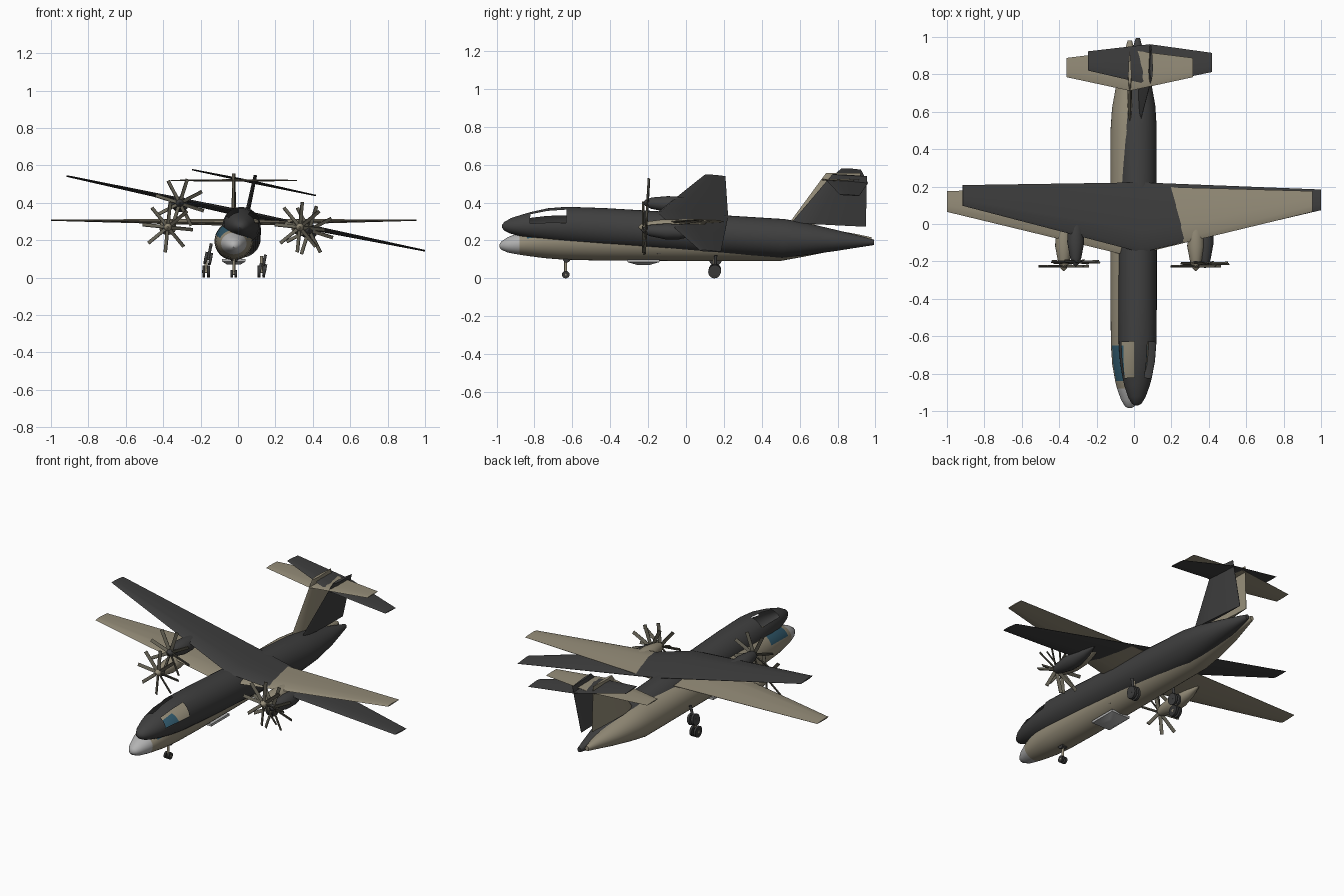
import bpy, bmesh, math
from mathutils import Matrix, Vector

cube = bpy.data.objects.get("Cube")
if cube:
    bpy.data.objects.remove(cube)


def material(name, rgb):
    m = bpy.data.materials.new(name)
    m.use_nodes = True
    m.diffuse_color = (*rgb, 1)
    m.node_tree.nodes["Principled BSDF"].inputs["Base Color"].default_value = (*rgb, 1)
    return m


TAN = material("tan_paint", (0.30, 0.265, 0.19))
DARK = material("charcoal_paint", (0.05, 0.05, 0.05))
GLASS = material("blue_glass", (0.03, 0.10, 0.15))
GREY = material("radome_grey", (0.45, 0.45, 0.45))
RUBBER = material("rubber", (0.035, 0.035, 0.035))
BLADE = material("blade_olive", (0.13, 0.12, 0.09))


def finish(name, bm, place, mats):
    bmesh.ops.transform(bm, matrix=place, verts=bm.verts)
    mesh = bpy.data.meshes.new(name)
    bm.to_mesh(mesh)
    bm.free()
    for m in mats:
        mesh.materials.append(m)
    mesh.shade_smooth()
    mesh.set_sharp_from_angle(angle=math.radians(35))
    bpy.context.collection.objects.link(bpy.data.objects.new(name, mesh))


def loft(bm, rings):
    """Skin closed rings of equal length and cap both ends."""
    loops = [[bm.verts.new(p) for p in ring] for ring in rings]
    n = len(loops[0])
    for a, b in zip(loops, loops[1:]):
        for i in range(n):
            j = (i + 1) % n
            bm.faces.new((a[i], a[j], b[j], b[i]))
    bm.faces.new(loops[0])
    bm.faces.new(loops[-1])
    bmesh.ops.recalc_face_normals(bm, faces=bm.faces)


def tube(stations, x=0.0, segments=36):
    """Rings along y from (y, centre z, half width, half height)."""
    turn = [math.tau * i / segments for i in range(segments)]
    return [[(x + w * math.sin(a), y, z + h * math.cos(a)) for a in turn]
            for y, z, w, h in stations]


def foil(lead, trail, thick, put):
    """Thin wing section; put maps (chord position, offset) to a point."""
    half = [(0, 0), (0.06, 0.55), (0.3, 1), (0.65, 0.7), (1, 0.08)]
    pts = half + [(t, -h) for t, h in reversed(half[1:])]
    return [put(lead + (trail - lead) * t, h * thick / 2) for t, h in pts]


def surface(name, place, paint, sections, upright=False):
    """Wing-like loft from (span position, height, lead, trail, thickness)."""
    rings = []
    for s, z, lead, trail, thick in sections:
        if upright:
            rings.append(foil(lead, trail, thick, lambda c, o: (o, c, s)))
        else:
            rings.append(foil(lead, trail, thick, lambda c, o: (s, c, z + o)))
    bm = bmesh.new()
    loft(bm, rings)
    finish(name, bm, place, [paint])


def cylinder(bm, centre, radius, depth, axis):
    turn = Matrix.Rotation(math.pi / 2, 4, "Y") if axis == "X" else Matrix()
    bmesh.ops.create_cone(bm, cap_ends=True, segments=20, radius1=radius, radius2=radius,
                          depth=depth, matrix=Matrix.Translation(centre) @ turn)


FUSELAGE = [(-0.985, 0.172, 0.008, 0.008), (-0.975, 0.173, 0.026, 0.022),
            (-0.94, 0.177, 0.047, 0.041), (-0.88, 0.183, 0.068, 0.058),
            (-0.84, 0.187, 0.078, 0.068), (-0.75, 0.194, 0.094, 0.087),
            (-0.65, 0.197, 0.101, 0.098), (-0.45, 0.197, 0.103, 0.103),
            (0, 0.196, 0.103, 0.104), (0.5, 0.195, 0.103, 0.103),
            (0.62, 0.199, 0.095, 0.085), (0.78, 0.201, 0.066, 0.055),
            (0.9, 0.203, 0.034, 0.031), (0.98, 0.203, 0.012, 0.014)]


def in_window(face):
    c = face.calc_center_median()
    angle = math.degrees(math.atan2(abs(c.x), c.z - 0.193))
    return -0.84 < c.y < -0.65 and 20 < angle < 70


def fuselage(tag, place, paint, radome, glazed):
    bm = bmesh.new()
    loft(bm, tube(FUSELAGE))
    windows = [f for f in bm.faces if in_window(f)]
    for f in bm.faces:
        if f.calc_center_median().y < -0.88:
            f.material_index = 1
    if glazed:
        for f in windows:
            f.material_index = 2
    else:
        bmesh.ops.delete(bm, geom=windows, context="FACES")
    finish(tag + "fuselage", bm, place, [paint, radome, GLASS])


def engine(tag, place, paint, side, label):
    x = side * 0.353
    bm = bmesh.new()
    loft(bm, tube([(-0.25, 0.27, 0.004, 0.004), (-0.235, 0.27, 0.018, 0.018),
                   (-0.205, 0.27, 0.03, 0.03), (-0.12, 0.27, 0.046, 0.042),
                   (-0.05, 0.272, 0.044, 0.04), (0.03, 0.28, 0.03, 0.026),
                   (0.1, 0.29, 0.006, 0.006)], x, 20))
    finish(tag + label + "_nacelle", bm, place, [paint])
    # Eight pitched blades around the hub
    bm = bmesh.new()
    hub = Matrix.Translation((x, -0.226, 0.27))
    for i in range(8):
        spin = Matrix.Rotation(math.tau * i / 8 + 0.1, 4, "Y")
        pitch = Matrix.Rotation(math.radians(30), 4, "Z")
        shape = Matrix.Diagonal((0.019, 0.005, 0.125, 1))
        bmesh.ops.create_cube(bm, size=1, matrix=hub @ spin
                              @ Matrix.Translation((0, 0, 0.0725)) @ pitch @ shape)
    finish(tag + label + "_propeller", bm, place, [BLADE])


def gear(name, place, paint, rubber, x, y, radius, gap, top):
    bm = bmesh.new()
    for s in (-1, 1):
        cylinder(bm, (x + s * gap, y, radius), radius, gap * 1.1, "X")
    finish(name + "_wheels", bm, place, [rubber])
    bm = bmesh.new()
    cylinder(bm, (x, y, radius), radius * 0.25, gap * 3.2, "X")
    cylinder(bm, (x, y, (radius + top) / 2), 0.008, top - radius, "Z")
    finish(name + "_strut", bm, place, [paint])


def airframe(tag, place, paint, radome, rubber, glazed):
    fuselage(tag, place, paint, radome, glazed)
    surface(tag + "wing", place, paint,
            [(-0.978, 0.308, 0.065, 0.176, 0.008), (0, 0.295, -0.172, 0.203, 0.036),
             (0.978, 0.308, 0.065, 0.176, 0.008)])
    surface(tag + "tailplane", place, paint,
            [(-0.338, 0.52, 0.785, 0.888, 0.006), (0, 0.52, 0.712, 0.93, 0.014),
             (0.338, 0.52, 0.785, 0.888, 0.006)])
    surface(tag + "fin", place, paint,
            [(0.285, 0, 0.54, 0.932, 0.026), (0.557, 0, 0.74, 0.922, 0.018)], upright=True)
    for side, label in ((-1, "right"), (1, "left")):
        engine(tag, place, paint, side, label)
        gear(tag + label + "_main_gear", place, paint, rubber,
             side * 0.148, 0.15, 0.033, 0.013, 0.115)
    gear(tag + "nose_gear", place, paint, rubber, 0, -0.635, 0.02, 0.011, 0.12)
    # Tapered pod under the belly
    bm = bmesh.new()
    loft(bm, [[(sx * w, -0.225 + sy * d, z) for sx, sy in ((-1, -1), (1, -1), (1, 1), (-1, 1))]
              for w, d, z in ((0.062, 0.085, 0.1), (0.062, 0.085, 0.086), (0.035, 0.03, 0.07))])
    finish(tag + "belly_pod", bm, place, [radome])


# Level tan airframe, and an unglazed charcoal one banked and pitched around its wing
pale_place = Matrix.Translation((-0.0225, 0, 0))
pivot = Vector((0, 0.04, 0.30))
bank = Matrix.Rotation(-0.059, 4, "X") @ Matrix.Rotation(0.206, 4, "Y")
dark_place = Matrix.Translation((0.04, 0.06, 0.34)) @ bank @ Matrix.Translation(-pivot)
airframe("tan_", pale_place, TAN, GREY, RUBBER, True)
airframe("charcoal_", dark_place, DARK, DARK, DARK, False)
